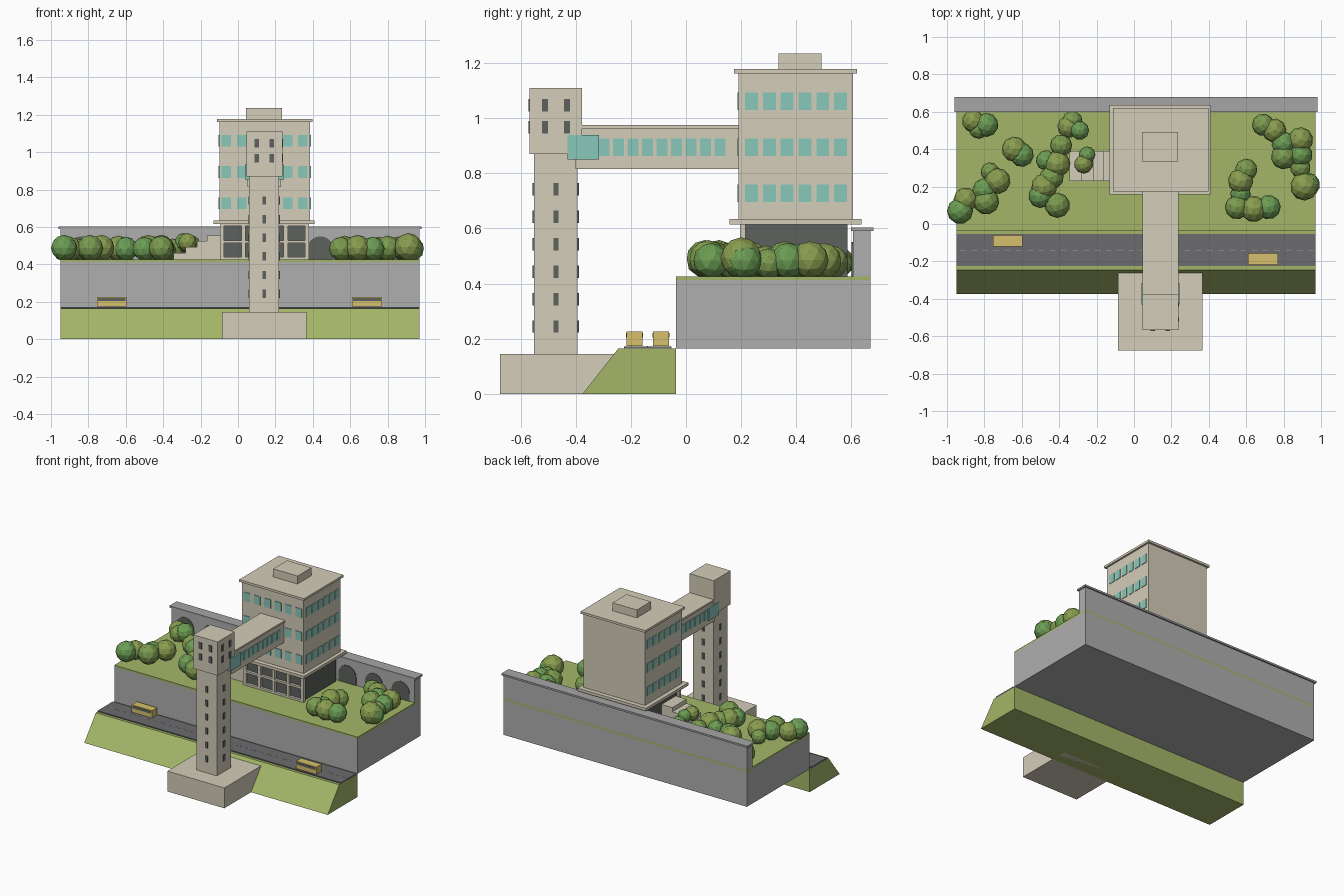
import bpy, bmesh, math


def mat(name, r, g, b):
    m = bpy.data.materials.new(name)
    m.diffuse_color = (r, g, b, 1)
    return m


BEIGE = mat("concrete", 0.66, 0.61, 0.49)
GREY = mat("stone", 0.42, 0.43, 0.42)
CAP = mat("coping", 0.38, 0.38, 0.38)
GRASS = mat("grass", 0.37, 0.47, 0.14)
ROAD = mat("asphalt", 0.15, 0.15, 0.16)
DARK = mat("dark_glass", 0.11, 0.12, 0.11)
TEAL = mat("teal_glass", 0.25, 0.58, 0.50)
YELLOW = mat("bus_yellow", 0.68, 0.53, 0.15)
LEAVES = [mat("leaf_a", 0.25, 0.34, 0.08), mat("leaf_b", 0.15, 0.34, 0.09), mat("leaf_c", 0.20, 0.33, 0.08)]


def finish(name, bm, material):
    bmesh.ops.recalc_face_normals(bm, faces=bm.faces)
    me = bpy.data.meshes.new(name)
    bm.to_mesh(me)
    bm.free()
    me.materials.append(material)
    ob = bpy.data.objects.new(name, me)
    bpy.context.collection.objects.link(ob)
    return ob


def boxes(name, material, items):
    """One object from many boxes given as (x0, x1, y0, y1, z0, z1)."""
    bm = bmesh.new()
    for x0, x1, y0, y1, z0, z1 in items:
        vs = bmesh.ops.create_cube(bm, size=1)["verts"]
        for v in vs:
            v.co = ((x0 + x1) / 2 + v.co.x * (x1 - x0),
                    (y0 + y1) / 2 + v.co.y * (y1 - y0),
                    (z0 + z1) / 2 + v.co.z * (z1 - z0))
    return finish(name, bm, material)


def prism(name, material, loops, offset):
    """Extrude flat outlines along an offset."""
    bm = bmesh.new()
    for pts in loops:
        f = bm.faces.new([bm.verts.new(p) for p in pts])
        ext = bmesh.ops.extrude_face_region(bm, geom=[f])["geom"]
        bmesh.ops.translate(bm, vec=offset, verts=[v for v in ext if isinstance(v, bmesh.types.BMVert)])
    return finish(name, bm, material)


def on_y(face, xs, zs, w, h, t=0.004):
    return [(x - w / 2, x + w / 2, face - t, face + t, z - h / 2, z + h / 2) for x in xs for z in zs]


def on_x(face, ys, zs, w, h, t=0.004):
    return [(face - t, face + t, y - w / 2, y + w / 2, z - h / 2, z + h / 2) for y in ys for z in zs]


L, R = -0.95, 0.97

# Terrain: sloped bank, road, terrace, lawn
prism("embankment", GRASS, [[(L, -0.375, 0), (L, -0.245, 0.165), (L, -0.037, 0.165), (L, -0.037, 0)]], (R - L, 0, 0))
boxes("road", ROAD, [(L, R, -0.225, -0.053, 0.16, 0.172)])
boxes("road_dashes", CAP, [(L + 0.02 + i * 0.06, L + 0.05 + i * 0.06, -0.141, -0.138, 0.17, 0.173) for i in range(32)])
boxes("terrace_block", GREY, [(L, R, -0.037, 0.67, 0.165, 0.412)])
boxes("lawn", GRASS, [(L, R, -0.037, 0.67, 0.412, 0.425)])

# Rear wall with blind arches
boxes("rear_wall", GREY, [(L, R, 0.605, 0.67, 0.425, 0.59)])
boxes("rear_wall_coping", CAP, [(L - 0.01, R + 0.01, 0.598, 0.68, 0.59, 0.603)])
arches = []
for s in (-1, 1):
    for d in (0.43, 0.64, 0.85):
        c = 0.01 + s * d
        arc = [(c + 0.07 * math.cos(a * math.pi / 10), 0.601, 0.48 + 0.07 * math.sin(a * math.pi / 10)) for a in range(11)]
        arches.append([(c + 0.07, 0.601, 0.425)] + arc + [(c - 0.07, 0.601, 0.425)])
prism("arch_niches", DARK, arches, (0, 0.008, 0))

# Main building
boxes("ground_floor_core", DARK, [(-0.08, 0.365, 0.213, 0.585, 0.425, 0.617)])
columns = [(-0.085 + i * 0.1135 - 0.011, -0.085 + i * 0.1135 + 0.011, 0.195, 0.216, 0.425, 0.617) for i in range(5)]
rails = [(-0.09, 0.375, 0.195, 0.216, z, z + 0.014) for z in (0.425, 0.515, 0.605)]
boxes("ground_floor_frame", BEIGE, columns + rails)
boxes("lower_slab", BEIGE, [(-0.13, 0.41, 0.157, 0.637, 0.615, 0.635)])
boxes("upper_floors", BEIGE, [(-0.1, 0.385, 0.19, 0.605, 0.635, 1.162)])
boxes("roof_slab", BEIGE, [(-0.113, 0.398, 0.175, 0.62, 1.162, 1.178)])
boxes("roof_box", BEIGE, [(0.043, 0.235, 0.335, 0.492, 1.178, 1.235)])
floors = (0.727, 0.894, 1.061)
side_y = [0.238 + i * 0.0645 for i in range(6)]
boxes("building_windows", TEAL,
      on_y(0.19, [-0.062 + i * 0.0818 for i in range(6)], floors, 0.05, 0.063)
      + on_x(-0.1, side_y, floors, 0.047, 0.063) + on_x(0.385, side_y, floors, 0.047, 0.063))

# Entrance steps on the left of the building
steps = [(-0.345, 0.46), (-0.28, 0.492), (-0.22, 0.525), (-0.165, 0.555)]
boxes("entrance_steps", BEIGE, [(x, x2, 0.23, 0.39, 0.42, z) for (x, z), x2 in zip(steps, (-0.28, -0.22, -0.165, -0.08))])

# Footbridge
boxes("bridge", BEIGE, [(0.052, 0.23, -0.4, 0.195, 0.815, 0.962)])
boxes("bridge_roof", BEIGE, [(0.045, 0.237, -0.38, 0.195, 0.962, 0.975)])
bridge_y = [-0.297 + i * 0.0525 for i in range(9)]
boxes("bridge_windows", TEAL, on_x(0.052, bridge_y, [0.894], 0.04, 0.064) + on_x(0.23, bridge_y, [0.894], 0.04, 0.064))
boxes("bridge_corner_glazing", TEAL, [(0.04, 0.242, -0.43, -0.316, 0.85, 0.938)])

# Lift tower
boxes("tower_base", BEIGE, [(-0.085, 0.365, -0.675, -0.262, 0, 0.145)])
boxes("tower_shaft", BEIGE, [(0.06, 0.22, -0.552, -0.393, 0.145, 0.88)])
boxes("tower_head", BEIGE, [(0.045, 0.237, -0.567, -0.377, 0.87, 1.11)])
slits = [0.244 + i * 0.0995 for i in range(6)]
boxes("shaft_windows", DARK,
      on_y(-0.552, [0.14], slits, 0.018, 0.045) + on_y(-0.393, [0.14], slits, 0.018, 0.045)
      + on_x(0.06, [-0.472], slits, 0.018, 0.045) + on_x(0.22, [-0.472], slits, 0.018, 0.045))
head_z = (0.967, 1.047)
boxes("head_windows", DARK, on_y(-0.567, (0.1, 0.18), head_z, 0.024, 0.046)
      + on_x(0.237, (-0.511, -0.431), head_z, 0.022, 0.046))

# Buses
for i, (x, y) in enumerate(((-0.675, -0.09), (0.69, -0.187))):
    boxes(f"bus_{i + 1}", YELLOW, [(x - 0.08, x + 0.08, y - 0.029, y + 0.029, 0.174, 0.226)])
    boxes(f"bus_{i + 1}_windows", DARK, [(x - 0.074, x + 0.074, y - 0.031, y + 0.031, 0.204, 0.221)])

# Bushes: x, y, radius in hundredths
bushes = [
    (-86, 55, 6), (-79, 53, 6.5), (-83, 51, 5.5), (-64, 40, 6.8), (-60, 37, 6.5),
    (-33, 55, 5.5), (-35, 52, 6), (-29, 50, 5), (-39, 42, 6), (-41, 32, 7), (-47, 34, 5.5),
    (-44, 25, 6.5), (-48, 20, 7), (-50, 15, 6.5), (-41, 10, 6.8), (-27, 32, 5), (-25, 37, 4.5),
    (-77, 28, 5), (-73, 23, 7), (-80, 18, 6.5), (-79, 12, 7), (-90, 13, 6.5), (-93, 7, 7),
    (69, 53, 6), (75, 50, 6.5), (80, 43, 6.5), (80, 36, 6.8), (89, 45, 6.8), (89, 37, 6.5),
    (89, 30, 5.5), (91, 20, 7.5), (93, 21, 6.5), (60, 29, 6), (57, 23, 6.8), (57, 16, 5.5),
    (55, 9, 6.5), (64, 8, 7), (72, 9, 6.5)]
for i, (x, y, r) in enumerate(bushes):
    bm = bmesh.new()
    bmesh.ops.create_icosphere(bm, subdivisions=2, radius=r / 100)
    bush = finish(f"bush_{i + 1}", bm, LEAVES[i % 3])
    lift = 0.05 if r <= 5 and -0.3 < x / 100 < -0.2 else 0
    bush.location = (x / 100, y / 100, 0.42 + r / 100 - 0.002 + lift)
    bush.rotation_euler = (0, 0, i * 1.3)
